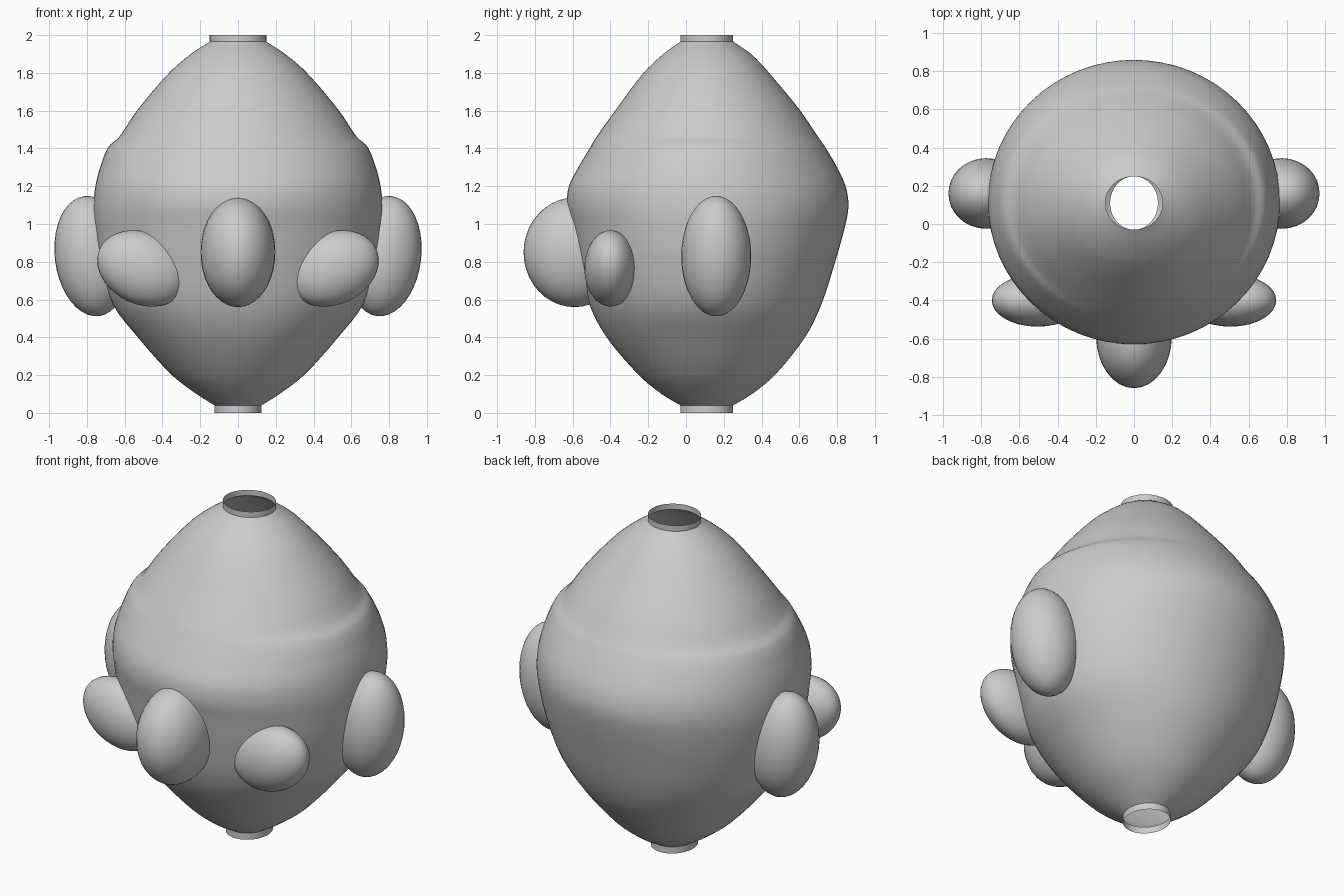
import bpy, bmesh
from math import sin, cos, pi, radians

old = bpy.data.objects.get("Cube")
if old:
    bpy.data.objects.remove(old)

grey = bpy.data.materials.new("plain grey")
grey.use_nodes = True
colour = (0.6, 0.6, 0.6, 1)
grey.diffuse_color = colour
grey.node_tree.nodes["Principled BSDF"].inputs["Base Color"].default_value = colour

# Body sections: height, half width, front y, back y
sections = [
    (0.04, 0.125, -0.03, 0.25),
    (0.1, 0.22, -0.13, 0.35),
    (0.2, 0.35, -0.25, 0.47),
    (0.4, 0.53, -0.42, 0.63),
    (0.57, 0.66, -0.51, 0.715),
    (0.8, 0.735, -0.57, 0.79),
    (1.0, 0.763, -0.61, 0.845),
    (1.1, 0.765, -0.63, 0.86),
    (1.2, 0.755, -0.62, 0.845),
    (1.3, 0.73, -0.57, 0.80),
    (1.41, 0.685, -0.505, 0.735),
    (1.46, 0.63, -0.475, 0.70),
    (1.6, 0.535, -0.375, 0.605),
    (1.8, 0.365, -0.225, 0.44),
    (1.9, 0.25, -0.12, 0.345),
    (1.965, 0.15, -0.03, 0.25),
]


def slope(i, k):
    """Slope of column k against height at section i."""
    a = sections[max(i - 1, 0)]
    b = sections[min(i + 1, len(sections) - 1)]
    return (b[k] - a[k]) / (b[0] - a[0])


def smooth_sections(steps):
    """Pass a smooth curve through the sections."""
    for i in range(len(sections) - 1):
        a, b = sections[i], sections[i + 1]
        h = b[0] - a[0]
        for j in range(steps):
            t = j / steps
            row = [a[0] + h * t]
            for k in range(1, 4):
                row.append((2 * t**3 - 3 * t**2 + 1) * a[k]
                           + (t**3 - 2 * t**2 + t) * h * slope(i, k)
                           + (3 * t**2 - 2 * t**3) * b[k]
                           + (t**3 - t**2) * h * slope(i + 1, k))
            yield row
    yield sections[-1]


def finish(ob, name):
    ob.name = name
    ob.data.materials.append(grey)
    bpy.ops.object.select_all(action='DESELECT')
    ob.select_set(True)
    bpy.context.view_layer.objects.active = ob
    bpy.ops.object.shade_smooth_by_angle(angle=radians(40))


# Hollow body with a short open neck at each end
rows = [(0, *sections[0][1:]), *smooth_sections(4), (2, *sections[-1][1:])]
count = 64
bm = bmesh.new()
rings = []
for z, half_width, front, back in rows:
    middle, depth = (front + back) / 2, (back - front) / 2
    angles = [2 * pi * i / count for i in range(count)]
    rings.append([bm.verts.new((half_width * cos(a), middle + depth * sin(a), z))
                  for a in angles])
for low, high in zip(rings, rings[1:]):
    for i in range(count):
        j = (i + 1) % count
        bm.faces.new((low[i], low[j], high[j], high[i]))
mesh = bpy.data.meshes.new("body")
bm.to_mesh(mesh)
bm.free()
body = bpy.data.objects.new("body", mesh)
bpy.context.collection.objects.link(body)
finish(body, "body")


def lobe(name, place, size, tilt=0):
    bpy.ops.mesh.primitive_uv_sphere_add(segments=32, ring_count=20, radius=1,
                                         location=place,
                                         rotation=(0, radians(tilt), 0))
    ob = bpy.context.object
    ob.scale = size
    finish(ob, name)


# Egg-shaped lobes
lobe("front_lobe", (0, -0.59, 0.85), (0.198, 0.27, 0.29))
for side, s in (("left", 1), ("right", -1)):
    lobe(side + "_side_lobe", (s * 0.775, 0.16, 0.83), (0.195, 0.185, 0.32), s * 7)
    lobe(side + "_small_lobe", (s * 0.505, -0.4, 0.765), (0.25, 0.138, 0.19), s * -25)
